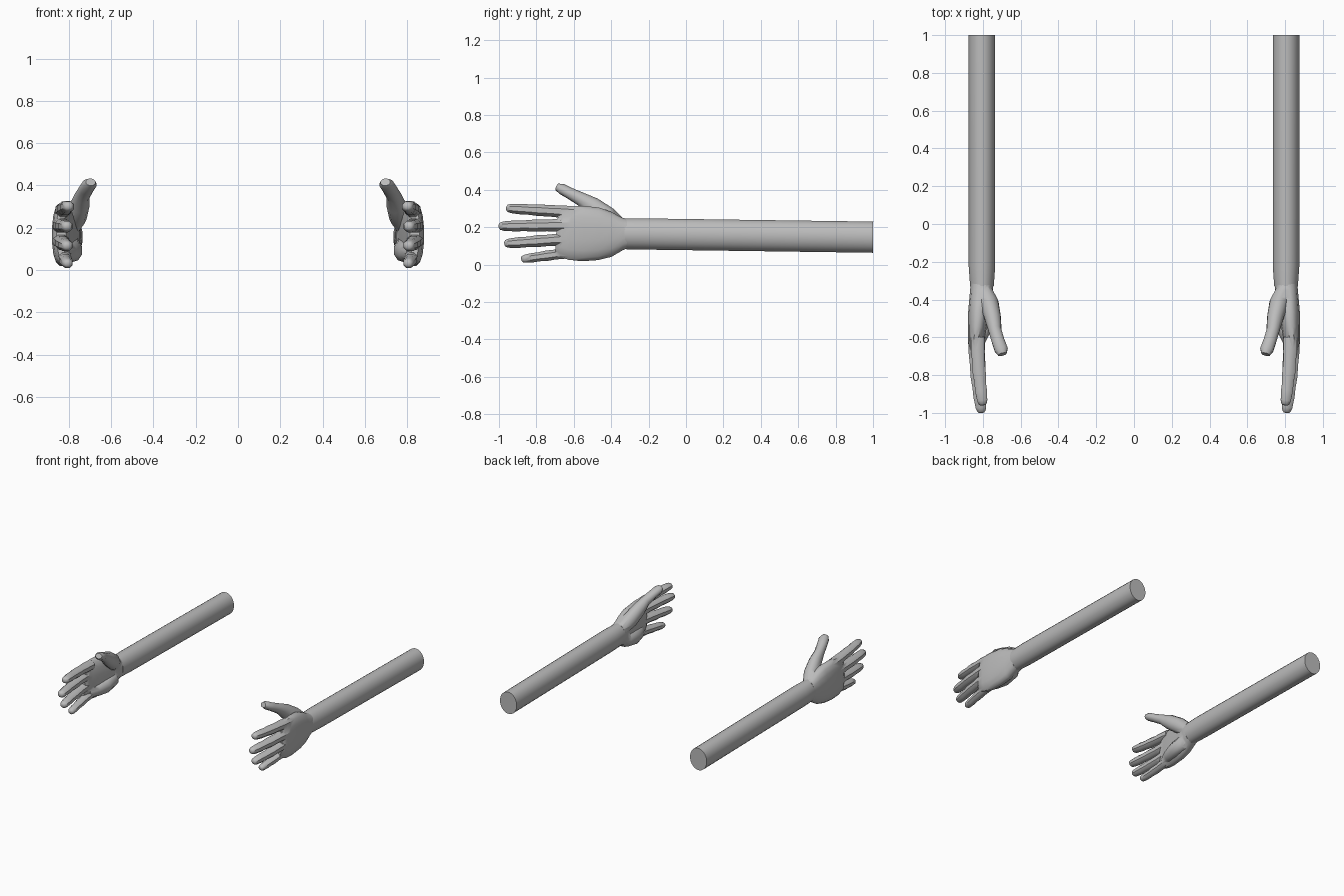
import bpy, bmesh, math
from mathutils import Vector

if "Cube" in bpy.data.objects:
    bpy.data.objects.remove(bpy.data.objects["Cube"])

skin = bpy.data.materials.new("plain grey")
skin.diffuse_color = (0.5, 0.5, 0.5, 1)
skin.use_nodes = True
skin.node_tree.nodes["Principled BSDF"].inputs["Base Color"].default_value = skin.diffuse_color


def loft(name, stations, sides, power=2.0):
    """Closed tube through stations (x, y, z, side radius, upright radius)."""
    bm = bmesh.new()
    pts = [Vector(s[:3]) for s in stations]
    rings = []
    for i, s in enumerate(stations):
        t = (pts[min(i + 1, len(pts) - 1)] - pts[max(i - 1, 0)]).normalized()
        side = t.cross(Vector((0, 0, 1))).normalized()
        up = side.cross(t)
        ring = []
        for k in range(sides):
            a = 2 * math.pi * (k + 0.5) / sides
            c, d = math.cos(a), math.sin(a)
            u = math.copysign(abs(c) ** (2 / power), c) * s[3]
            v = math.copysign(abs(d) ** (2 / power), d) * s[4]
            ring.append(bm.verts.new(pts[i] + side * u + up * v))
        rings.append(ring)
    for a, b in zip(rings, rings[1:]):
        for k in range(sides):
            n = (k + 1) % sides
            bm.faces.new((a[k], a[n], b[n], b[k]))
    bm.faces.new(rings[0])
    bm.faces.new(rings[-1])
    bmesh.ops.recalc_face_normals(bm, faces=bm.faces)
    me = bpy.data.meshes.new(name)
    bm.to_mesh(me)
    bm.free()
    me.materials.append(skin)
    ob = bpy.data.objects.new(name, me)
    bpy.context.collection.objects.link(ob)
    return ob


def merge(base, parts):
    """Weld overlapping closed parts into the base."""
    for p in parts:
        m = base.modifiers.new("weld", 'BOOLEAN')
        m.operation, m.solver, m.object = 'UNION', 'EXACT', p
    dg = bpy.context.evaluated_depsgraph_get()
    me = bpy.data.meshes.new_from_object(base.evaluated_get(dg))
    base.modifiers.clear()
    base.data = me
    for p in parts:
        bpy.data.objects.remove(p)


def finish(ob, angle):
    """Smooth shading and a mirrored copy on the other side."""
    ob.data.shade_smooth()
    ob.data.set_sharp_from_angle(angle=math.radians(angle))
    ob.modifiers.new("other side", 'MIRROR').use_mirror_merge = False


# Forearm: straight cylinder, slightly taller than wide
forearm = loft("forearm", [
    (.805, 1.0, .147, .071, .084),
    (.805, -.22, .164, .071, .084),
    (.805, -.33, .165, .063, .083)], 24)

# Palm, from the wrist to the knuckles
palm = loft("hand", [
    (.805, -.32, .165, .061, .081),
    (.807, -.345, .165, .061, .090),
    (.815, -.40, .162, .058, .122),
    (.823, -.47, .165, .056, .143),
    (.830, -.55, .166, .050, .150),
    (.836, -.62, .170, .044, .146),
    (.838, -.665, .174, .036, .132),
    (.836, -.69, .176, .022, .115)], 16, 2.4)

# Fleshy pad on the little finger side of the palm
pad = loft("heel_pad", [
    (.805, -.34, .135, .030, .035),
    (.788, -.40, .105, .050, .055),
    (.788, -.49, .090, .053, .055),
    (.800, -.57, .085, .040, .048),
    (.820, -.64, .085, .025, .035)], 10)

# Thumb with its broad base
thumb = loft("thumb", [
    (.795, -.345, .195, .040, .045),
    (.767, -.42, .252, .052, .058),
    (.747, -.50, .310, .045, .052),
    (.737, -.56, .350, .036, .037),
    (.719, -.62, .381, .036, .031),
    (.703, -.665, .405, .037, .029),
    (.697, -.690, .416, .024, .019)], 10)


def finger(root_z, tip_z, tip_y, size, root_x, tip_x):
    # (fraction of length, thickness): swells at joints, rounded tip
    profile = [(0, 1.05), (.2, 1.08), (.36, .98), (.52, 1.03), (.66, .90),
               (.78, .93), (.93, .80), (.98, .62), (1, .34)]
    st = []
    for f, r in profile:
        st.append((root_x + (tip_x - root_x) * f ** 1.8,
                   -.60 + (tip_y + .60) * f,
                   root_z + (tip_z - root_z) * f,
                   size * 1.1 * r, size * r))
    return loft("finger", st, 8, 2.2)


# Index, middle, ring and little finger
fingers = [finger(.280, .302, -.96, .033, .828, .800),
           finger(.212, .206, -1.0, .034, .840, .806),
           finger(.140, .113, -.97, .033, .838, .806),
           finger(.068, .029, -.88, .029, .822, .804)]

merge(palm, [pad, thumb] + fingers)
finish(palm, 45)
finish(forearm, 40)
